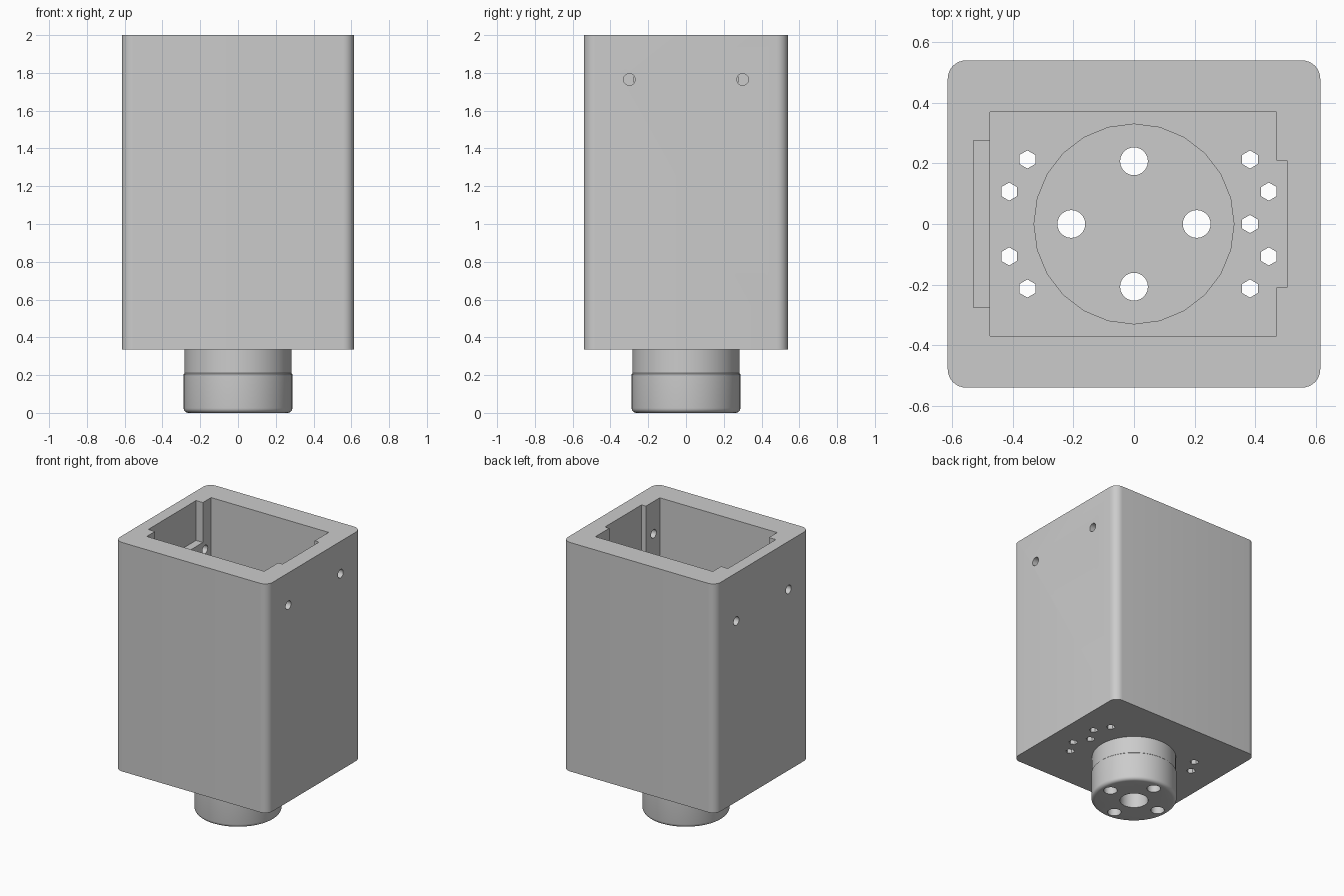
import bpy, bmesh, math
from mathutils import Matrix

cube = bpy.data.objects.get("Cube")
if cube:
    bpy.data.objects.remove(cube, do_unlink=True)

grey = bpy.data.materials.new("plain grey")
grey.use_nodes = True
colour = (0.6, 0.6, 0.6, 1)
grey.diffuse_color = colour
grey.node_tree.nodes["Principled BSDF"].inputs["Base Color"].default_value = colour


def finish(bm, name):
    bmesh.ops.recalc_face_normals(bm, faces=bm.faces)
    mesh = bpy.data.meshes.new(name)
    bm.to_mesh(mesh)
    bm.free()
    mesh.materials.append(grey)
    obj = bpy.data.objects.new(name, mesh)
    bpy.context.collection.objects.link(obj)
    return obj


def prism(name, points, z0, z1, corner=0):
    """Extrude an outline upward, optionally rounding its upright edges."""
    bm = bmesh.new()
    base = bm.faces.new([bm.verts.new((x, y, z0)) for x, y in points])
    top = bmesh.ops.extrude_face_region(bm, geom=[base])["geom"]
    for v in top:
        if isinstance(v, bmesh.types.BMVert):
            v.co.z = z1
    if corner:
        upright = [e for e in bm.edges
                   if abs(e.verts[0].co.z - e.verts[1].co.z) > 0.01]
        bmesh.ops.bevel(bm, geom=upright, offset=corner, segments=8,
                        profile=0.5, affect='EDGES')
    return finish(bm, name)


def box(name, x0, x1, y0, y1, z0, z1, corner=0):
    return prism(name, [(x0, y0), (x1, y0), (x1, y1), (x0, y1)], z0, z1, corner)


def ring(x, y, r, sides, turn=0):
    angles = [turn + math.tau * i / sides for i in range(sides)]
    return [(x + r * math.cos(a), y + r * math.sin(a)) for a in angles]


def lathe(name, profile, sides):
    """Revolve (radius, height) points about z and close both ends."""
    bm = bmesh.new()
    loops = [[bm.verts.new((x, y, z)) for x, y in ring(0, 0, r, sides)]
             for r, z in profile]
    for a, b in zip(loops, loops[1:]):
        for i in range(sides):
            j = (i + 1) % sides
            bm.faces.new((a[i], a[j], b[j], b[i]))
    bm.faces.new(loops[0])
    bm.faces.new(loops[-1])
    return finish(bm, name)


def combine(target, tool, operation):
    mod = target.modifiers.new(tool.name, 'BOOLEAN')
    mod.operation = operation
    mod.solver = 'EXACT'
    mod.object = tool
    bpy.context.view_layer.objects.active = target
    bpy.ops.object.modifier_apply(modifier=mod.name)
    bpy.data.objects.remove(tool, do_unlink=True)


FLOOR, RECESS, UNDERSIDE = 0.46, 0.40, 0.335

# Rounded square housing
housing = box("housing", -0.615, 0.615, -0.54, 0.54, UNDERSIDE, 2, 0.06)

# Round collar below, with a softened lower rim
fillet = 0.025
profile = [(0.288 - fillet + fillet * math.sin(a), fillet - fillet * math.cos(a))
           for a in [math.pi / 2 * i / 5 for i in range(6)]]
profile += [(0.288, 0.205), (0.283, 0.21), (0.283, 0.37)]
combine(housing, lathe("collar", profile, 64), 'UNION')

# Inner pocket with a shallow full-height channel on its left wall
pocket = [(-0.475, -0.37), (0.47, -0.37), (0.47, -0.21), (0.505, -0.21),
          (0.505, 0.21), (0.47, 0.21), (0.47, 0.37), (-0.475, 0.37)]
combine(housing, prism("pocket", pocket, FLOOR, 2.1), 'DIFFERENCE')

# Short notch on the right wall, ending in a ledge
combine(housing, box("notch", -0.53, -0.4, -0.275, 0.275, 1.71, 2.1), 'DIFFERENCE')

# Round recess in the floor
combine(housing, prism("recess", ring(0, 0, 0.33, 24), RECESS, 0.6), 'DIFFERENCE')

# Screw holes through the collar and the blind centre bore
for i in range(4):
    a = math.pi / 2 * i
    hole = ring(0.207 * math.cos(a), 0.207 * math.sin(a), 0.046, 24)
    combine(housing, prism("screw_hole", hole, -0.1, 0.6), 'DIFFERENCE')
combine(housing, prism("centre_bore", ring(0, 0, 0.095, 32), -0.1, 0.22), 'DIFFERENCE')

# Small six-sided holes through the floor
spots = [(0.383, 0)]
for side in (-1, 1):
    spots += [(-0.352, side * 0.213), (-0.412, side * 0.107),
              (0.383, side * 0.213), (0.445, side * 0.107)]
for x, y in spots:
    hole = ring(x, y, 0.03, 6, math.pi / 2)
    combine(housing, prism("small_hole", hole, 0.2, 0.6), 'DIFFERENCE')

# Cross holes near the top of the two side walls
for x, z in ((0.55, 1.765), (-0.55, 1.65)):
    for y in (-0.3, 0.3):
        peg = prism("cross_hole", ring(0, 0, 0.031, 20), -0.15, 0.15)
        peg.data.transform(Matrix.Translation((x, y, z))
                           @ Matrix.Rotation(math.pi / 2, 4, 'Y'))
        combine(housing, peg, 'DIFFERENCE')

# Smooth the rounded surfaces, keep the edges crisp
bpy.ops.object.select_all(action='DESELECT')
housing.select_set(True)
bpy.context.view_layer.objects.active = housing
bpy.ops.object.shade_smooth_by_angle(angle=math.radians(30))
